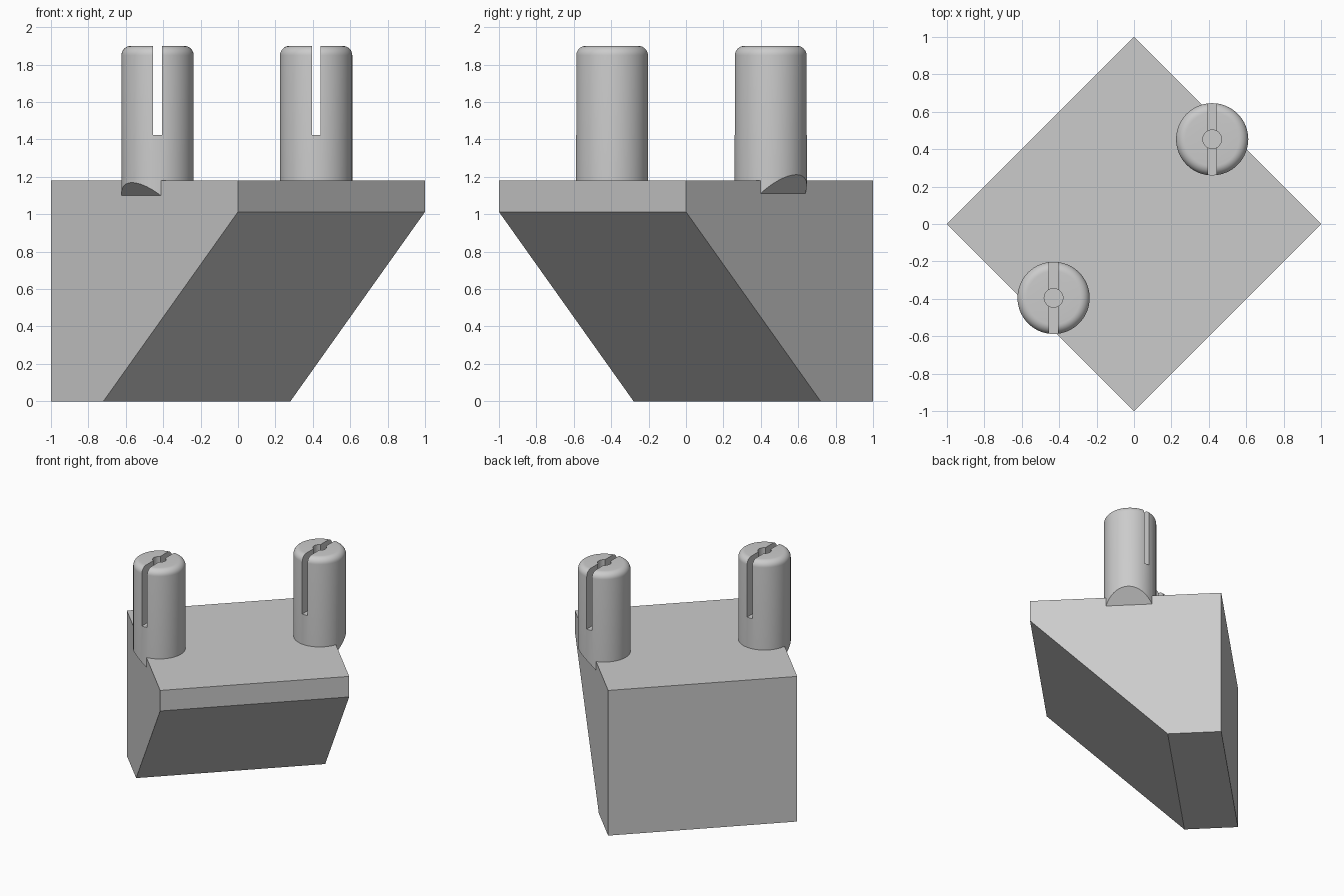
import bpy, bmesh, math
from mathutils import Matrix, Vector

cube = bpy.data.objects.get("Cube")
if cube:
    bpy.data.objects.remove(cube, do_unlink=True)

grey = bpy.data.materials.new("plain grey")
grey.use_nodes = True
colour = (0.6, 0.6, 0.6, 1)
grey.diffuse_color = colour
grey.node_tree.nodes["Principled BSDF"].inputs["Base Color"].default_value = colour

HALF = math.sqrt(0.5)                      # half side of the square plan
TURN = Matrix.Rotation(math.radians(-45), 4, "Z")
TOP, PEG_TOP = 1.18, 1.9


def finish(name, bm):
    bmesh.ops.recalc_face_normals(bm, faces=bm.faces)
    mesh = bpy.data.meshes.new(name)
    bm.to_mesh(mesh)
    bm.free()
    mesh.materials.append(grey)
    obj = bpy.data.objects.new(name, mesh)
    bpy.context.collection.objects.link(obj)
    return obj


def activate(obj):
    bpy.ops.object.select_all(action="DESELECT")
    obj.select_set(True)
    bpy.context.view_layer.objects.active = obj


def cut(obj, cutter):
    cutter.hide_render = True
    mod = obj.modifiers.new("cut", "BOOLEAN")
    mod.operation = "DIFFERENCE"
    mod.solver = "EXACT"
    mod.object = cutter
    activate(obj)
    bpy.ops.object.modifier_apply(modifier=mod.name)
    bpy.data.objects.remove(cutter, do_unlink=True)


# Wedge body: side profile extruded across, turned to a diamond plan
bm = bmesh.new()
profile = [(-HALF, 0), (-0.311, 0), (HALF, 1.013), (HALF, TOP), (-HALF, TOP)]
face = bm.faces.new([bm.verts.new((u, -HALF, z)) for u, z in profile])
ext = bmesh.ops.extrude_face_region(bm, geom=[face])
moved = [g for g in ext["geom"] if isinstance(g, bmesh.types.BMVert)]
bmesh.ops.translate(bm, verts=moved, vec=(0, 2 * HALF, 0))
bm.transform(TURN)
body = finish("wedge_body", bm)

# Two blind holes square to the sloping face
slope_out = Vector((1.013, 0, -(HALF + 0.311))).normalized()
for v in (-0.24, 0.234):
    bm = bmesh.new()
    bmesh.ops.create_cone(bm, cap_ends=True, segments=48,
                          radius1=0.061, radius2=0.061, depth=0.6)
    tilt = slope_out.to_track_quat("Z", "Y").to_matrix().to_4x4()
    bm.transform(TURN @ Matrix.Translation((0.469, v, 0.775)) @ tilt)
    cut(body, finish("hole_cutter", bm))
activate(body)
bpy.ops.object.shade_smooth_by_angle(angle=math.radians(30))


def peg(name, x, y, side, foot):
    """Turned peg with a rounded rim, centre bore, slot and bevelled overhang."""
    r, bore, rim = 0.193, 0.05, 0.05
    pts = [(0, TOP), (bore, TOP), (bore, PEG_TOP)]
    for i in range(9):
        a = math.pi / 2 * (1 - i / 8)
        pts.append((r - rim + rim * math.cos(a), PEG_TOP - rim + rim * math.sin(a)))
    pts += [(r, foot), (0, foot)]
    bm = bmesh.new()
    verts = [bm.verts.new((px, 0, pz)) for px, pz in pts]
    edges = [bm.edges.new(pair) for pair in zip(verts, verts[1:])]
    bmesh.ops.spin(bm, geom=verts + edges, cent=(0, 0, 0), axis=(0, 0, 1),
                   angle=2 * math.pi, steps=64, use_merge=True)
    bmesh.ops.remove_doubles(bm, verts=bm.verts, dist=1e-5)
    bmesh.ops.translate(bm, verts=bm.verts, vec=(x, y, 0))
    bmesh.ops.recalc_face_normals(bm, faces=bm.faces)

    # Underside of the overhang rises outward at 45 degrees from the body side
    outward = Vector((side, side, 0)).normalized()
    normal = (outward - Vector((0, 0, 1))).normalized()
    point = outward * HALF + Vector((0, 0, foot))
    res = bmesh.ops.bisect_plane(bm, geom=bm.verts[:] + bm.edges[:] + bm.faces[:],
                                 dist=1e-6, plane_co=point, plane_no=normal,
                                 clear_outer=True)
    bmesh.ops.holes_fill(bm, edges=[e for e in bm.edges if e.is_boundary], sides=0)
    obj = finish(name, bm)

    # Slot through the upper part
    floor = 1.425
    bm = bmesh.new()
    bmesh.ops.create_cube(bm, size=1)
    bm.transform(Matrix.Translation((x, y, floor + 0.5))
                 @ Matrix.Diagonal((0.047, 1, 1, 1)))
    cut(obj, finish("slot_cutter", bm))
    activate(obj)
    bpy.ops.object.shade_smooth_by_angle(angle=math.radians(30))


peg("left_peg", 0.418, 0.453, 1, 1.11)
peg("right_peg", -0.43, -0.395, -1, 1.10)
